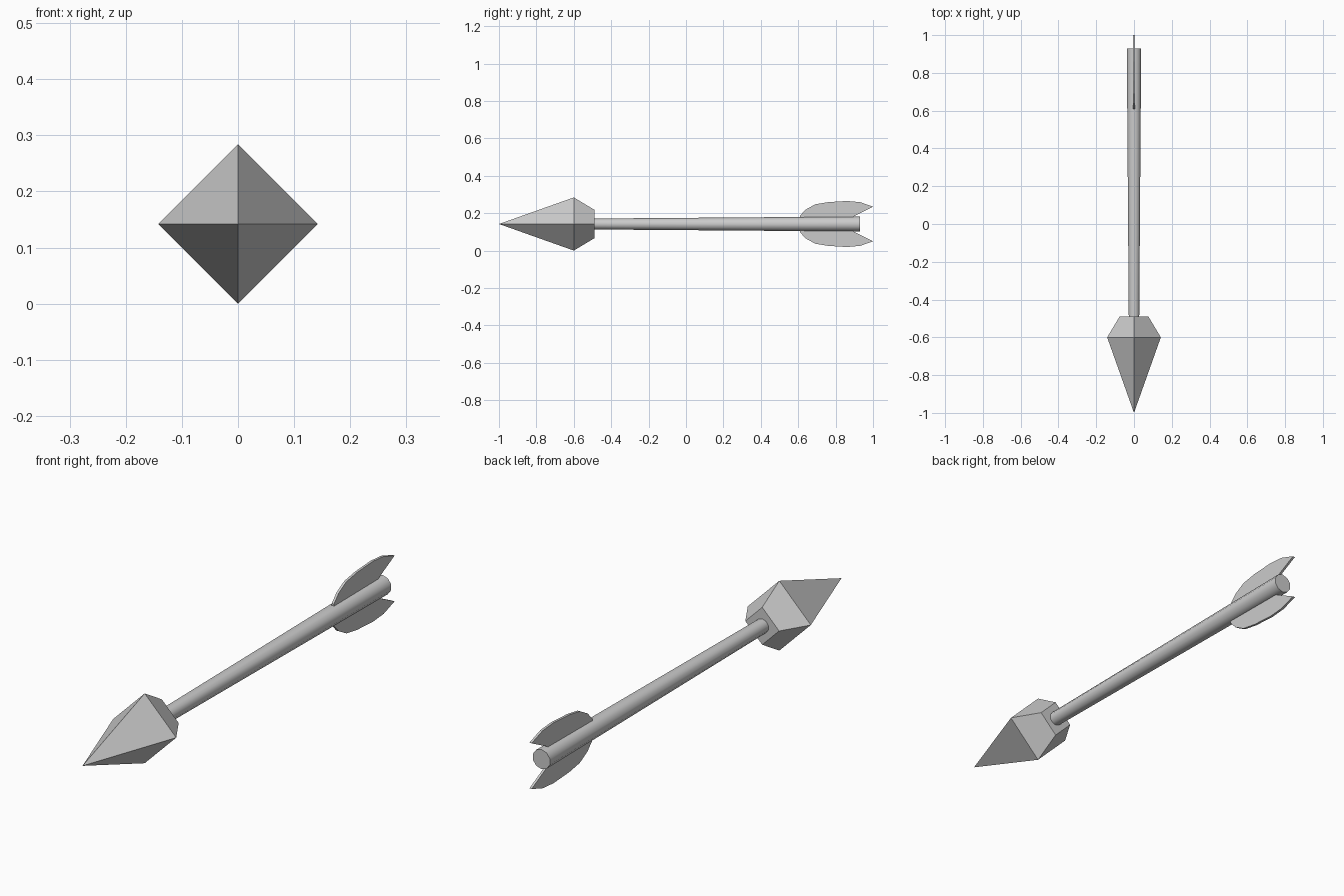
import bpy, bmesh
from math import pi, sin, cos

if "Cube" in bpy.data.objects:
    bpy.data.objects.remove(bpy.data.objects["Cube"])

CZ = 0.142  # height of the arrow's axis


def make_object(name, bm):
    bmesh.ops.recalc_face_normals(bm, faces=bm.faces)
    mesh = bpy.data.meshes.new(name)
    bm.to_mesh(mesh)
    bm.free()
    obj = bpy.data.objects.new(name, mesh)
    bpy.context.collection.objects.link(obj)
    return obj


def lathe_y(name, profile, sides):
    """Rings of (y, radius) around the arrow axis; radius 0 makes a point."""
    bm = bmesh.new()
    rings = []
    for y, r in profile:
        n = sides if r else 1
        rings.append([bm.verts.new((r * sin(2 * pi * i / sides), y,
                                    CZ + r * cos(2 * pi * i / sides))) for i in range(n)])
    for a, b in zip(rings, rings[1:]):
        for i in range(sides):
            j = (i + 1) % sides
            quad = [a[i % len(a)], a[j % len(a)], b[j % len(b)], b[i % len(b)]]
            bm.faces.new(list(dict.fromkeys(quad)))
    for ring in (rings[0], rings[-1]):
        if len(ring) > 2:
            bm.faces.new(ring)
    return make_object(name, bm)


def fin(name, side, thickness=0.01):
    """Thin feather plate above (+1) or below (-1) the shaft."""
    outline = [(0.61, 0.02), (0.61, 0.045), (0.64, 0.077), (0.69, 0.105), (0.76, 0.117),
               (0.86, 0.123), (0.93, 0.117), (1.0, 0.093), (0.90, 0.042), (0.87, 0.02)]
    bm = bmesh.new()
    face = bm.faces.new([bm.verts.new((-thickness / 2, y, CZ + side * h)) for y, h in outline])
    ext = bmesh.ops.extrude_face_region(bm, geom=[face], use_keep_orig=True)
    moved = [v for v in ext["geom"] if isinstance(v, bmesh.types.BMVert)]
    bmesh.ops.translate(bm, verts=moved, vec=(thickness, 0, 0))
    return make_object(name, bm)


# Four-sided faceted arrowhead
lathe_y("arrowhead", [(-1.0, 0), (-0.6, 0.142), (-0.49, 0.076)], 4)

# Shaft, slightly thicker at the tail
shaft = lathe_y("shaft", [(-0.51, 0.029), (0.93, 0.04)], 10)
bpy.context.view_layer.objects.active = shaft
shaft.select_set(True)
bpy.ops.object.shade_smooth_by_angle(angle=pi / 4)

# Tail feathers
fin("upper_fin", 1)
fin("lower_fin", -1)
